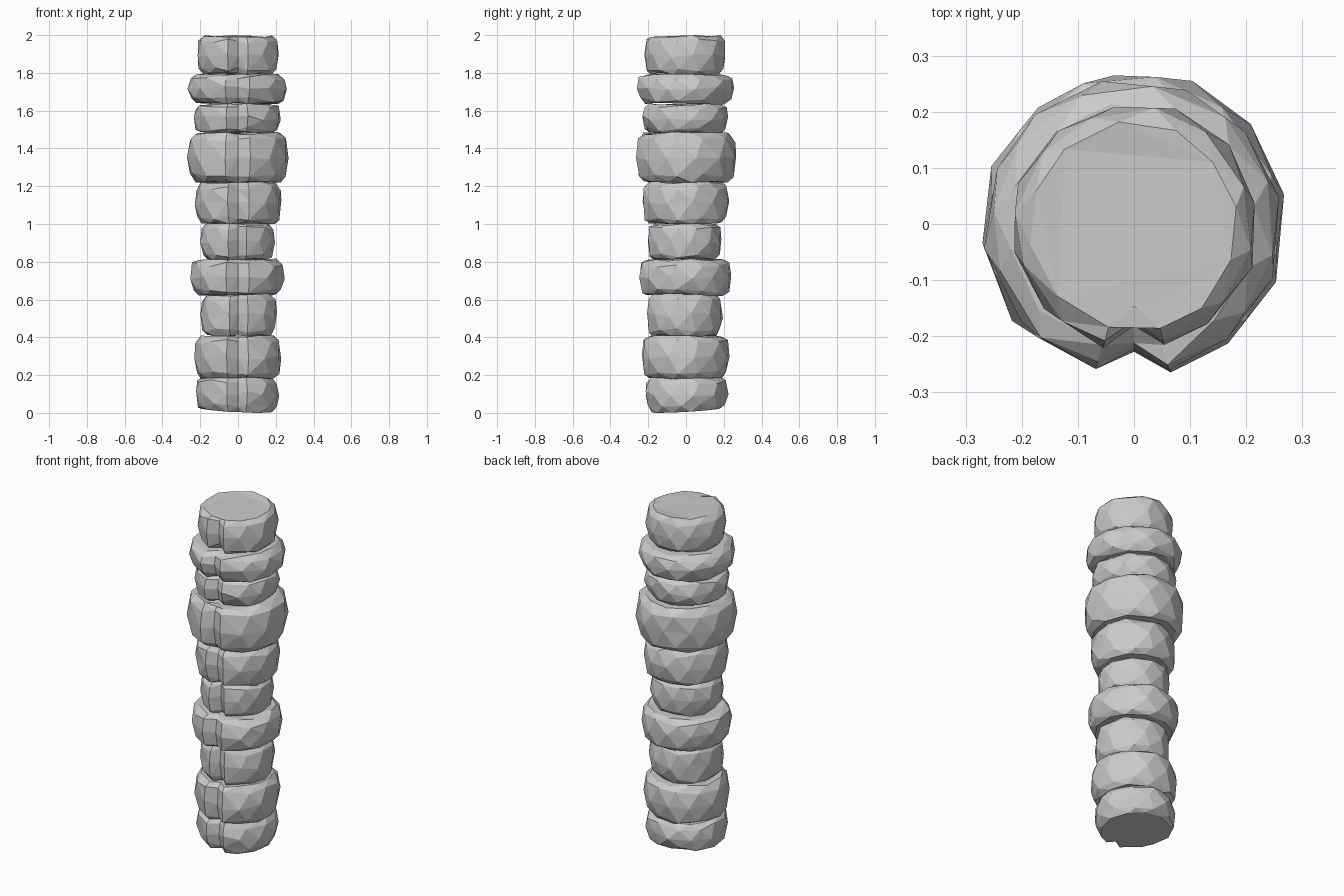
import bpy, bmesh, math, random

if "Cube" in bpy.data.objects:
    bpy.data.objects.remove(bpy.data.objects["Cube"])

random.seed(4)

# z bottom, z top, radius, x centre, y centre of each stacked stone
STONES = [
    (0.02, 0.185, 0.222, -0.005, 0.0),
    (0.185, 0.405, 0.233, -0.002, -0.005),
    (0.41, 0.625, 0.203, 0.003, -0.01),
    (0.625, 0.81, 0.248, -0.002, -0.005),
    (0.815, 1.0, 0.198, -0.003, -0.007),
    (1.005, 1.22, 0.232, 0.002, -0.005),
    (1.225, 1.48, 0.270, -0.002, 0.0),
    (1.485, 1.635, 0.230, -0.005, -0.005),
    (1.64, 1.79, 0.261, -0.003, -0.004),
    (1.795, 1.995, 0.219, 0.0, -0.005),
]
# height fraction, radius fraction, angular twist of each ring
RINGS = [(0.0, 0.85, 0.0), (0.12, 0.95, 0.5), (0.5, 1.01, 0.0),
         (0.86, 0.97, 0.5), (1.0, 0.85, 0.0)]
SIDES = 11                                  # facets outside the notch


def stone_ring(bm, z, r, cx, cy, twist, dz):
    """Rough ring of corners, closed by a V notch on the front."""
    front = -math.pi / 2
    half = 0.25
    step = (2 * math.pi - 2 * half) / SIDES
    pts = [(front, r - 0.045)]
    for i in range(SIDES + 1):
        a = front + half + step * i
        if 0 < i < SIDES:
            a += step * (twist - 0.25) * 0.8 + random.uniform(-0.1, 0.1) * step
        pts.append((a, r * random.uniform(0.975, 1.015)))
    return [bm.verts.new((cx * (i > 0) + q * math.cos(a), cy + q * math.sin(a),
                          z + random.uniform(-dz, dz)))
            for i, (a, q) in enumerate(pts)]


def make_stone(name, z0, z1, r, cx, cy):
    bm = bmesh.new()
    rings = []
    for f, s, t in RINGS:
        dz = 0.007 if f in (0.0, 1.0) else 0.014
        rings.append(stone_ring(bm, z0 + f * (z1 - z0), r * s, cx, cy, t, dz))
    n = len(rings[0])
    for lo, hi in zip(rings, rings[1:]):
        for i in range(n):
            j = (i + 1) % n
            bm.faces.new((lo[i], lo[j], hi[j], hi[i]))
    bm.faces.new(rings[0][::-1])
    bm.faces.new(rings[-1])
    # the lowest stone rests on its front right corner
    if z0 < 0.1:
        for v in rings[0]:
            v.co.z = 0.022 - 0.05 * v.co.x + 0.06 * v.co.y
        low = min(v.co.z for v in rings[0])
        for v in rings[0]:
            v.co.z -= low
    for v in bm.verts:
        v.co.z = min(max(v.co.z, 0.0), 2.0)
    bmesh.ops.triangulate(bm, faces=bm.faces[:])
    bmesh.ops.recalc_face_normals(bm, faces=bm.faces[:])
    me = bpy.data.meshes.new(name)
    bm.to_mesh(me)
    bm.free()
    bpy.context.collection.objects.link(bpy.data.objects.new(name, me))


# column of notched stones
for k, s in enumerate(STONES):
    make_stone(f"column_stone_{k + 1}", *s)
